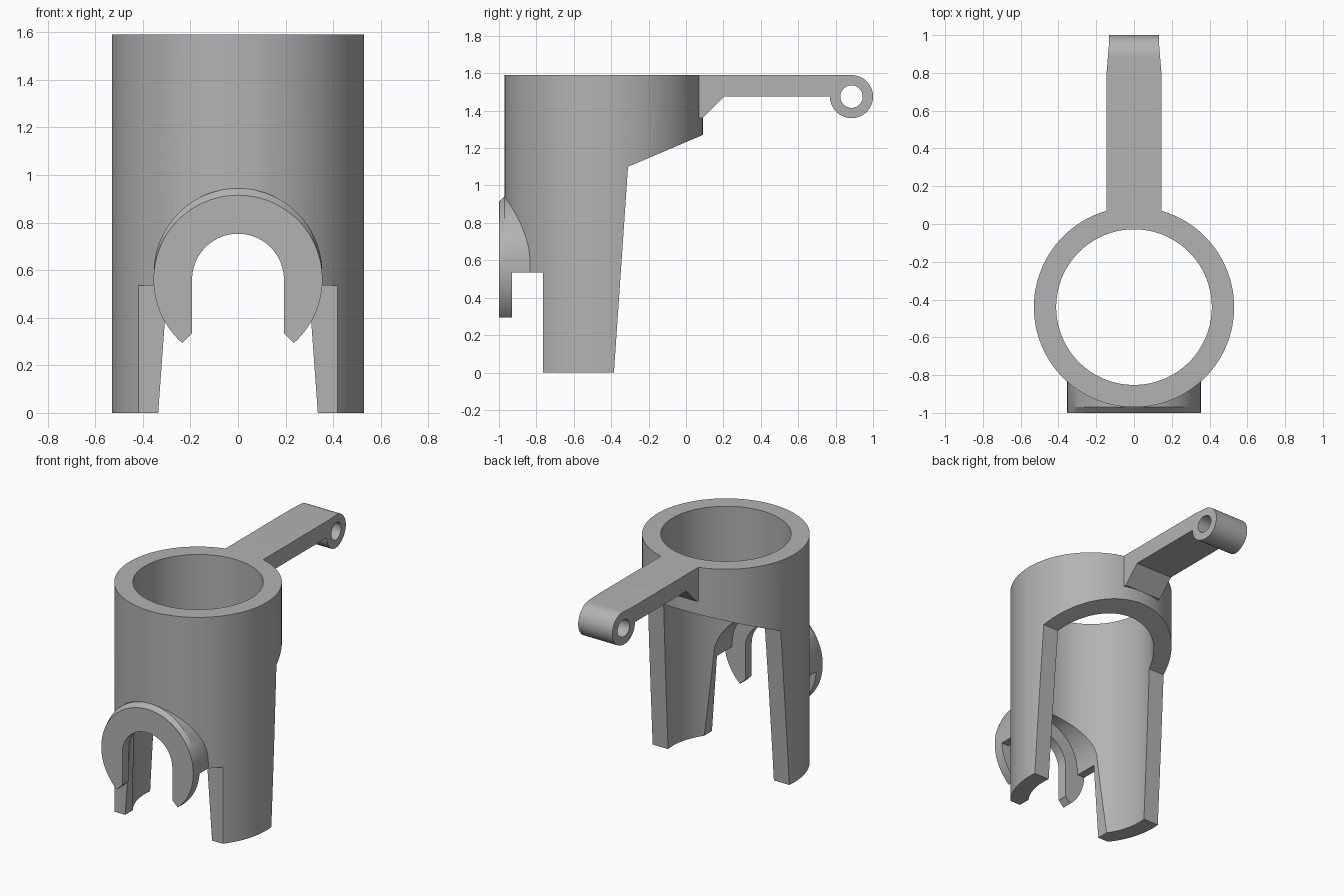
import bpy, bmesh, math

if "Cube" in bpy.data.objects:
    bpy.data.objects.remove(bpy.data.objects["Cube"], do_unlink=True)

TUBE_Y, OUTER, BORE, TOP = -0.44, 0.53, 0.412, 1.59
BOSS_Z, BOSS_R = 0.56, 0.355

grey = bpy.data.materials.new("plain grey")
grey.use_nodes = True
grey.diffuse_color = (0.45, 0.45, 0.45, 1)
grey.node_tree.nodes["Principled BSDF"].inputs["Base Color"].default_value = (0.45, 0.45, 0.45, 1)


def arc(cx, cy, r, start=0, end=360, n=96):
    """Points on an arc; a full circle leaves out the repeated end point."""
    count = n if end - start == 360 else n + 1
    angles = [math.radians(start + (end - start) * i / n) for i in range(count)]
    return [(cx + r * math.cos(a), cy + r * math.sin(a)) for a in angles]


def loft(name, axis, sections):
    """Solid through (position, outline) sections along an axis."""
    place = {"x": lambda p, u, v: (p, u, v),
             "y": lambda p, u, v: (u, p, v),
             "z": lambda p, u, v: (u, v, p)}[axis]
    bm = bmesh.new()
    rings = [[bm.verts.new(place(p, u, v)) for u, v in pts] for p, pts in sections]
    bm.faces.new(rings[0])
    bm.faces.new(rings[-1])
    for a, b in zip(rings, rings[1:]):
        for i in range(len(a)):
            j = (i + 1) % len(a)
            bm.faces.new((a[i], a[j], b[j], b[i]))
    bmesh.ops.recalc_face_normals(bm, faces=bm.faces)
    mesh = bpy.data.meshes.new(name)
    bm.to_mesh(mesh)
    bm.free()
    mesh.materials.append(grey)
    obj = bpy.data.objects.new(name, mesh)
    bpy.context.collection.objects.link(obj)
    return obj


def prism(name, axis, lo, hi, outline):
    return loft(name, axis, [(lo, outline), (hi, outline)])


def box(name, x, y, z):
    return prism(name, "x", -x, x, [(y[0], z[0]), (y[1], z[0]), (y[1], z[1]), (y[0], z[1])])


def combine(target, tool, operation):
    mod = target.modifiers.new(operation, "BOOLEAN")
    mod.operation, mod.solver, mod.object = operation, "EXACT", tool
    bpy.context.view_layer.objects.active = target
    bpy.ops.object.modifier_apply(modifier=mod.name)
    bpy.data.objects.remove(tool, do_unlink=True)


# Tube with the front step and the sloped open back
body = prism("clamp_body", "z", 0, TOP, arc(0, TUBE_Y, OUTER, n=128))
combine(body, box("front_step", 1, (-1.2, -0.765), (-0.2, 0.535)), "DIFFERENCE")
back_opening = [(-0.399, -0.2), (-0.31, 1.10), (0.09, 1.27), (0.3, 1.36), (0.3, -0.2)]
combine(body, prism("back_opening", "x", -1, 1, back_opening), "DIFFERENCE")

# Round front boss with a sloped upper collar
boss = prism("front_boss", "y", -1, -0.6, arc(0, BOSS_Z, BOSS_R))
collar = arc(0, BOSS_Z + 0.03, BOSS_R - 0.001)
combine(boss, loft("collar", "y", [(-0.999, arc(0, BOSS_Z, BOSS_R - 0.001)),
                                   (-0.97, collar), (-0.6, collar)]), "UNION")
combine(boss, box("boss_underside", 1, (-0.93, -0.3), (0, 0.535)), "DIFFERENCE")
combine(body, boss, "UNION")

# Hinge arm with gusset, round knuckle and slightly narrowed end
profile = [(0, 1.36), (0, TOP)] + arc(0.885, 1.475, 0.115, 90, -180, 64)
profile += [(0.205, 1.475), (0.09, 1.36)]
arm = prism("hinge_arm", "x", -0.2, 0.2, profile)
half = [(0.145, -0.1), (0.145, 0.8), (0.132, 0.96), (0.132, 1.1)]
plan = half + [(-x, y) for x, y in reversed(half)]
combine(arm, prism("arm_plan", "z", 1.2, 1.8, plan), "INTERSECT")
combine(arm, prism("pin_hole", "x", -1, 1, arc(0.885, 1.475, 0.06, n=48)), "DIFFERENCE")
combine(body, arm, "UNION")

# Main bore
combine(body, prism("bore", "z", -0.5, 2, arc(0, TUBE_Y, BORE, n=128)), "DIFFERENCE")

# Tapered recess behind the horseshoe plate
recess = arc(0, BOSS_Z, 0.295, 0, 180, 48) + [(-0.35, -0.2), (0.35, -0.2)]
combine(body, prism("recess", "y", -0.93, -0.5, recess), "DIFFERENCE")

# Horseshoe slot with bevelled tips
slot = arc(0, BOSS_Z, 0.193, 0, 180, 48)
tip = [(-0.193, 0.335), (-0.293, 0.235), (-0.293, 0.15)]
slot += tip + [(-x, z) for x, z in reversed(tip)]
combine(body, prism("slot", "y", -1.2, -0.6, slot), "DIFFERENCE")

# Smooth curved walls, keep edges sharp
bpy.ops.object.select_all(action="DESELECT")
body.select_set(True)
bpy.context.view_layer.objects.active = body
bpy.ops.object.shade_smooth_by_angle(angle=math.radians(25))
